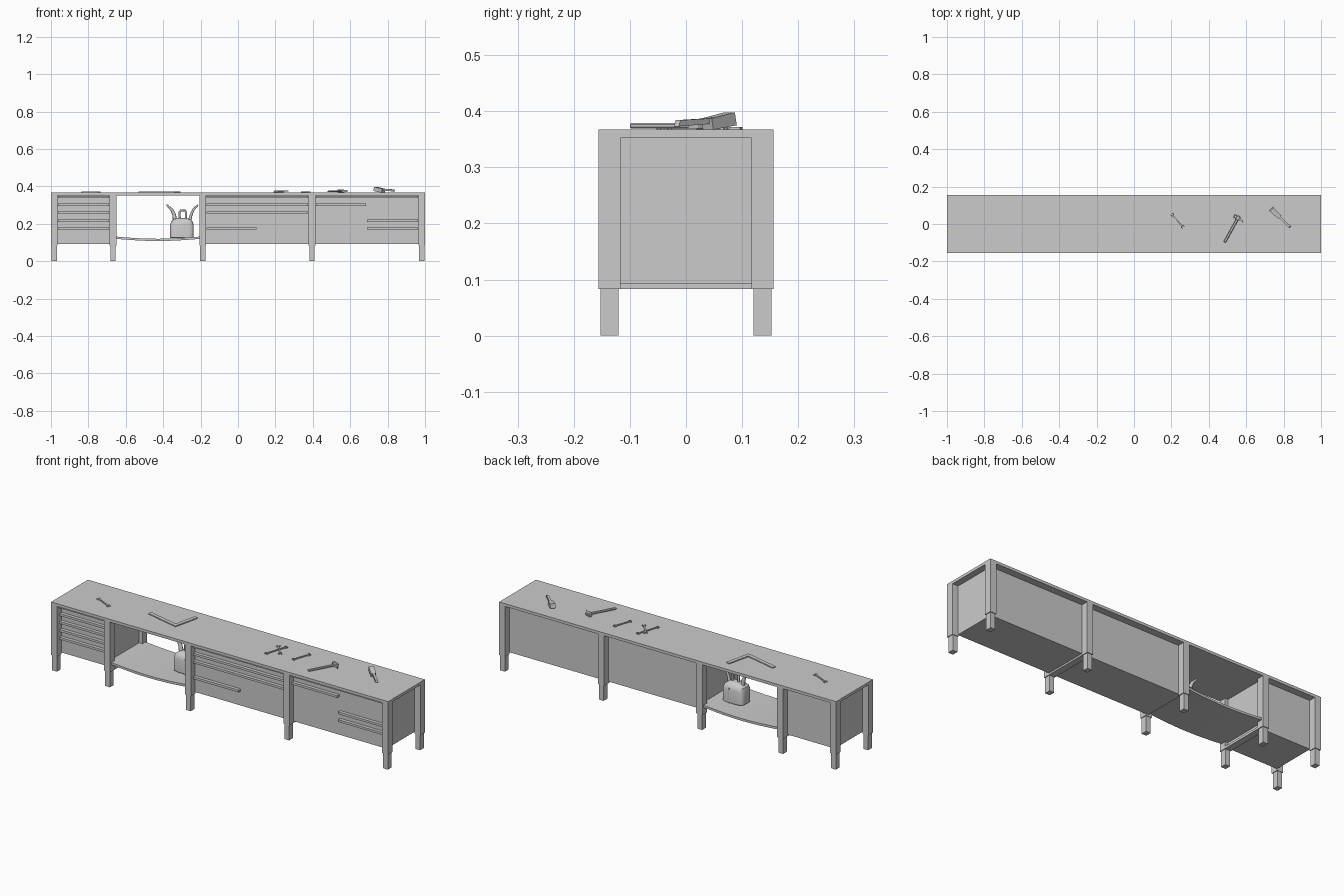
import bpy, bmesh, math
from mathutils import Vector, Matrix

if "Cube" in bpy.data.objects:
    bpy.data.objects.remove(bpy.data.objects["Cube"])

TOP = 0.367


def finish(name, bm, matrix=None):
    bmesh.ops.recalc_face_normals(bm, faces=bm.faces)
    me = bpy.data.meshes.new(name)
    bm.to_mesh(me)
    bm.free()
    ob = bpy.data.objects.new(name, me)
    bpy.context.collection.objects.link(ob)
    if matrix is not None:
        ob.matrix_world = matrix
    return ob


def box(name, x, y, z, matrix=None, bevel=0, segments=1):
    bm = bmesh.new()
    bmesh.ops.create_cube(bm, size=1)
    for v in bm.verts:
        for i, (a, b) in enumerate((x, y, z)):
            v.co[i] = (a + b) / 2 + v.co[i] * (b - a)
    ob = finish(name, bm, matrix)
    if bevel:
        m = ob.modifiers.new("bevel", 'BEVEL')
        m.width, m.segments = bevel, segments
    return ob


def prism(name, pts, z0, z1, matrix=None):
    bm = bmesh.new()
    f = bm.faces.new([bm.verts.new((p[0], p[1], z0)) for p in pts])
    new = bmesh.ops.extrude_face_region(bm, geom=[f])["geom"]
    bmesh.ops.translate(bm, verts=[g for g in new if isinstance(g, bmesh.types.BMVert)],
                        vec=(0, 0, z1 - z0))
    return finish(name, bm, matrix)


def tube(name, pts, radii):
    cu = bpy.data.curves.new(name, 'CURVE')
    cu.dimensions = '3D'
    cu.bevel_depth, cu.bevel_resolution, cu.use_fill_caps = 1, 2, True
    sp = cu.splines.new('POLY')
    sp.points.add(len(pts) - 1)
    for p, co, r in zip(sp.points, pts, radii):
        p.co, p.radius = (*co, 1), r
    ob = bpy.data.objects.new(name, cu)
    bpy.context.collection.objects.link(ob)
    return ob


def along(a, b, z=TOP):
    """Matrix with local x running from a to b on the bench top, and the length."""
    d = Vector((b[0] - a[0], b[1] - a[1]))
    return Matrix.Translation((a[0], a[1], z)) @ Matrix.Rotation(math.atan2(d.y, d.x), 4, 'Z'), d.length


# Bench top
box("bench_top", (-1, 1), (-0.156, 0.156), (0.352, TOP))

# Posts with narrower feet, front and back
for i, x in enumerate((-0.982, -0.668, -0.188, 0.396, 0.982)):
    for side, s in (("front", -1), ("back", 1)):
        ys = sorted((s * 0.117, s * 0.156))
        box(f"{side}_post_{i}", (x - 0.018, x + 0.018), ys, (0.083, 0.353))
        ys = sorted((s * 0.120, s * 0.152))
        box(f"{side}_foot_{i}", (x - 0.014, x + 0.014), ys, (0, 0.084))
    if i in (1, 3):
        box(f"cross_rail_{i}", (x - 0.018, x + 0.018), (-0.117, 0.117), (0.083, 0.095))

# Closed cabinets on both sides of the open bay
box("left_cabinet", (-0.966, -0.668), (-0.12, 0.118), (0.092, 0.352))
box("middle_cabinet", (-0.188, 0.396), (-0.12, 0.118), (0.092, 0.352))
box("right_cabinet", (0.396, 0.966), (-0.12, 0.118), (0.092, 0.352))

# Drawer pull strips: (x0, x1, z)
strips = [(-0.962, -0.69, z) for z in (0.343, 0.302, 0.26, 0.217, 0.175)]
strips += [(-0.168, 0.375, z) for z in (0.343, 0.302, 0.26)]
strips += [(-0.168, 0.10, 0.175), (0.416, 0.962, 0.343), (0.416, 0.685, 0.302),
           (0.69, 0.962, 0.217), (0.69, 0.962, 0.175)]
for i, (a, b, z) in enumerate(strips):
    box(f"drawer_pull_{i}", (a, b), (-0.138, -0.119), (z - 0.006, z + 0.006))
box("door_divider", (0.098, 0.103), (-0.123, -0.119), (0.095, 0.255))

# Sagging shelf in the open bay
n = 10
xs = [-0.668 + 0.48 * i / n for i in range(n + 1)]
sag = [0.013 * math.sin(math.pi * i / n) for i in range(n + 1)]
outline = [(x, 0.133 - s) for x, s in zip(xs, sag)]
outline += [(x, 0.121 - s) for x, s in reversed(list(zip(xs, sag)))]
prism("sagging_shelf", outline, -0.145, 0.145, Matrix.Rotation(math.pi / 2, 4, 'X'))

# Wrenches with an open jaw at each end
def wrench(name, a, b, z=TOP):
    m, L = along(a, b, z)
    r, h = 0.010, 0.0035
    jaw = [(0.010, 0.005), (0.0, r), (-0.007, 0.008), (-0.009, 0.005), (0.0, 0.004),
           (0.002, 0.0), (0.0, -0.004), (-0.009, -0.005), (-0.007, -0.008), (0.0, -r), (0.010, -0.005)]
    left = [(x + 0.008, y) for x, y in jaw]
    left[0], left[-1] = (0.018, h), (0.018, -h)
    right = [(L - x, -y) for x, y in left]
    prism(name, left + right, 0, 0.005, m)


wrench("wrench_left", (-0.834, 0.005), (-0.737, -0.04))
wrench("wrench_crossed_lower", (0.198, -0.05), (0.238, 0.075))
wrench("wrench_crossed_upper", (0.20, 0.055), (0.265, -0.02), TOP + 0.005)
wrench("wrench_right", (0.345, -0.03), (0.38, 0.07))

# Carpenter's square
m, L = along((-0.34, -0.045), (-0.532, 0.0))
w = 0.02
prism("square_tool", [(0, 0), (L, 0), (L, -w), (w, -w), (w, -0.145), (0, -0.145)], 0, 0.005, m)

# Hammer
m, L = along((0.484, -0.098), (0.556, 0.032))
box("hammer_handle", (0, L), (-0.007, 0.007), (0.002, 0.012), m, 0.003)
box("hammer_neck", (L - 0.012, L + 0.012), (-0.009, 0.009), (0, 0.016), m, 0.002)
box("hammer_face", (L - 0.009, L + 0.009), (0.008, 0.024), (0, 0.017), m, 0.002)
prism("hammer_claw", [(L - 0.009, -0.008), (L + 0.008, -0.008), (L + 0.002, -0.026),
                      (L - 0.010, -0.040), (L - 0.005, -0.024)], 0.002, 0.013, m)

# Brush lying on its bristles
m, L = along((0.835, -0.017), (0.737, 0.077))
flip = m @ Matrix.Rotation(math.pi / 2, 4, 'X')
prism("brush_handle", [(0, 0.006), (0.004, 0.017), (L * 0.55, 0.020), (L, 0.030),
                       (L + 0.002, 0.022), (L * 0.55, 0.010)], -0.006, 0.006, flip)
prism("brush_head", [(L * 0.6, 0.0), (L * 0.57, 0.020), (L + 0.001, 0.031), (L + 0.006, 0.008)],
      -0.013, 0.013, flip)

# Oil can: tapered rounded body, collar seams, spouts and grip
bm = bmesh.new()
rings = []
for z, wx, wy in ((0.124, .058, .038), (0.128, .063, .043), (0.195, .063, .043),
                  (0.213, .057, .038), (0.226, .040, .026), (0.231, .020, .014)):
    ring = []
    for k in range(24):
        t = 2 * math.pi * (k + 0.5) / 24
        c, s = math.cos(t), math.sin(t)
        ring.append(bm.verts.new((-0.30 + wx * math.copysign(abs(c) ** 0.45, c),
                                  wy * math.copysign(abs(s) ** 0.45, s), z)))
    rings.append(ring)
for a, b in zip(rings, rings[1:]):
    for k in range(24):
        bm.faces.new((a[k], a[(k + 1) % 24], b[(k + 1) % 24], b[k]))
bm.faces.new(rings[0])
bm.faces.new(rings[-1])
can = finish("can_body", bm)
bpy.context.view_layer.objects.active = can
can.select_set(True)
bpy.ops.object.shade_smooth_by_angle()
box("can_seam", (-0.286, -0.280), (-0.045, 0.045), (0.124, 0.205))
tube("can_spout", [(-0.335, 0, 0.205), (-0.342, 0, 0.25), (-0.354, 0, 0.275), (-0.382, 0, 0.302)],
     [0.012, 0.010, 0.008, 0.004])
tube("can_rear_pipe", [(-0.26, 0, 0.21), (-0.25, 0, 0.25), (-0.236, 0, 0.28), (-0.213, 0, 0.302)],
     [0.009, 0.007, 0.006, 0.004])
tube("can_grip", [(-0.312, 0, 0.225), (-0.312, 0, 0.262), (-0.306, 0, 0.271), (-0.284, 0, 0.271),
                  (-0.278, 0, 0.262), (-0.278, 0, 0.225)], [0.006] * 6)
